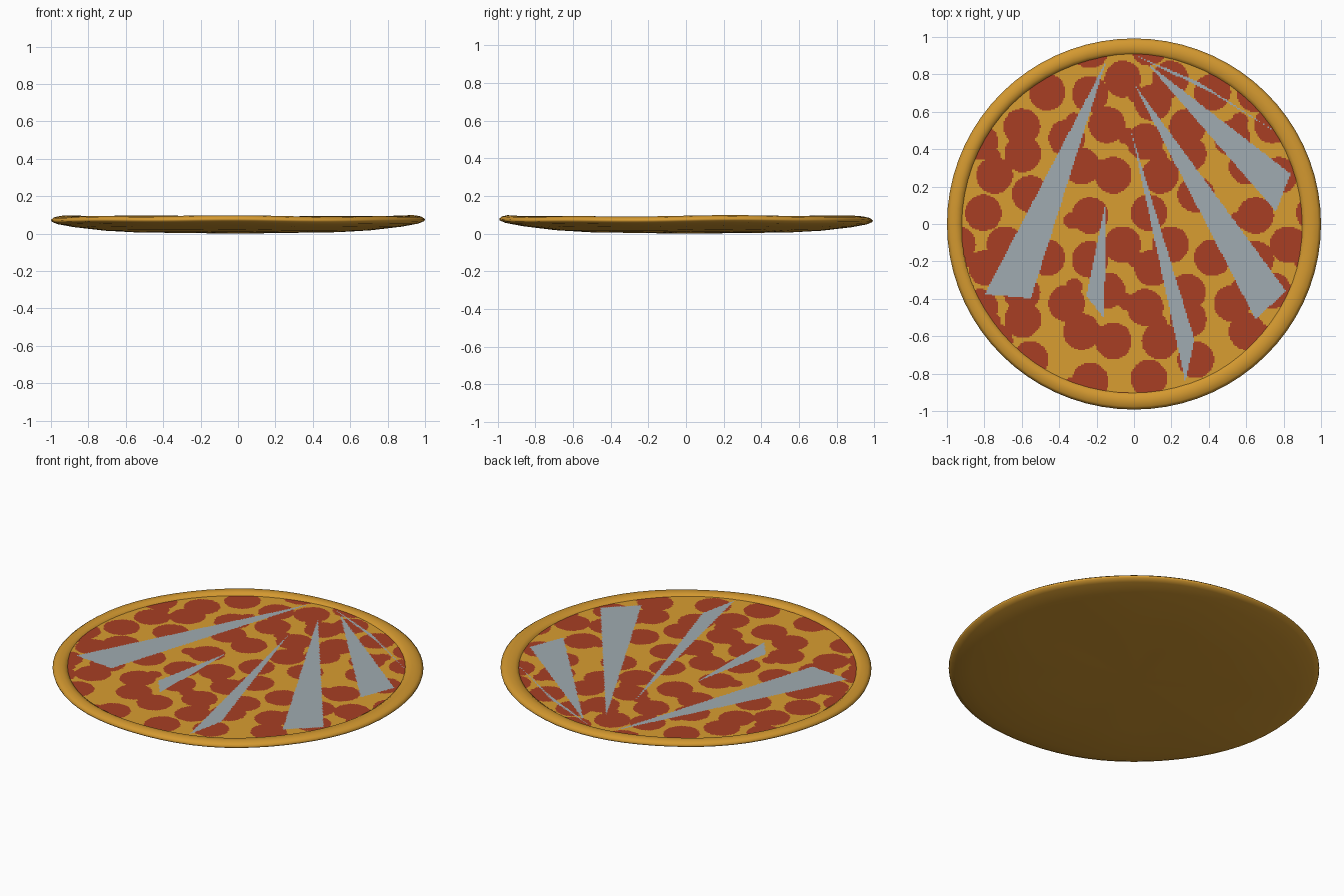
import bpy, bmesh, math

if "Cube" in bpy.data.objects:
    bpy.data.objects.remove(bpy.data.objects["Cube"])


def material(name, rgb):
    m = bpy.data.materials.new(name)
    lin = [((c / 255 + 0.055) / 1.055) ** 2.4 for c in rgb]
    m.diffuse_color = (*lin, 1)
    m.use_nodes = True
    m.node_tree.nodes["Principled BSDF"].inputs["Base Color"].default_value = m.diffuse_color
    return m


crust_mat = material("baked crust", (212, 153, 48))
cheese_mat = material("cheese", (217, 157, 49))
pepperoni_mat = material("pepperoni red", (168, 62, 36))
grey_mat = material("base grey", (160, 171, 177))


def make_object(name, bm, mats):
    me = bpy.data.meshes.new(name)
    bm.to_mesh(me)
    bm.free()
    ob = bpy.data.objects.new(name, me)
    bpy.context.collection.objects.link(ob)
    for m in mats:
        me.materials.append(m)
    return ob


# crust: a lathed profile with a slightly uneven, hand-made rim
profile = [(0.3, 0.009), (0.55, 0.013), (0.72, 0.023), (0.88, 0.042), (0.965, 0.058),
           (0.993, 0.07), (0.996, 0.08), (0.98, 0.092), (0.952, 0.098), (0.925, 0.095),
           (0.908, 0.084), (0.902, 0.07)]
N = 72
bm = bmesh.new()
rings = []
for k, (r, z) in enumerate(profile):
    shift = -0.01 if k > 8 else 0  # the opening sits slightly left
    ring = []
    for i in range(N):
        a = 2 * math.pi * i / N
        rr = r + r ** 4 * 0.004 * math.cos(2 * a)
        zz = z + r * 0.003 * math.sin(3 * a + 0.6) + r * 0.002 * math.sin(7 * a)
        ring.append(bm.verts.new((rr * math.cos(a) + shift, rr * math.sin(a), zz)))
    rings.append(ring)
for lo, hi in zip(rings, rings[1:]):
    for i in range(N):
        j = (i + 1) % N
        bm.faces.new((lo[i], lo[j], hi[j], hi[i]))
centre = bm.verts.new((0, 0, 0.004))
for i in range(N):
    bm.faces.new((centre, rings[0][(i + 1) % N], rings[0][i]))
low = min(v.co.z for v in bm.verts)
for v in bm.verts:
    v.co.z -= low
for f in bm.faces:
    f.smooth = True
make_object("crust", bm, [crust_mat])

# grey base disc just under the topping
bm = bmesh.new()
bmesh.ops.create_circle(bm, cap_ends=True, segments=48, radius=0.9)
for v in bm.verts:
    v.co.z = 0.076
make_object("base_disc", bm, [grey_mat])

# topping: fine sheet, pepperoni slices follow a repeating pattern
P = 0.885
R = 0.098
slices = [(-0.6, 0.52), (-0.595, 0.375), (-0.36, 0.46), (-0.145, 0.53), (0.06, 0.44),
          (-0.28, 0.31), (-0.11, 0.26), (0.14, 0.26), (-0.555, 0.16), (0.08, 0.06),
          (-0.235, 0.045), (0.195, -0.11), (-0.06, -0.11), (-0.465, -0.18),
          (-0.235, -0.19), (0.1, -0.235)]
# small bits that join neighbouring slices
bits = [(-0.33, 0.02), (-0.19, 0.3), (-0.04, 0.47), (-0.32, 0.55), (0.13, 0.36),
        (0.01, -0.19)]
spots = [(x, y, R) for x, y in slices] + [(x, y, 0.045) for x, y in bits]


def is_pepperoni(x, y):
    for sx, sy, r in spots:
        dx = (x - sx + P / 2) % P - P / 2
        dy = (y - sy + P / 2) % P - P / 2
        if dx * dx + dy * dy < r * r:
            return True
    return False


# grey wedges where the base shows through, in a frame turned 35 degrees
TURN = math.radians(35)
wedges = [((0.43, 0.62), (0.24, -0.79), (0.46, -0.76)),
          ((0.55, 0.67), (0.66, -0.38), (0.84, -0.26)),
          ((0.27, 0.41), (-0.26, -0.85), (-0.09, -0.69)),
          ((-0.05, 0.19), (-0.43, -0.17), (-0.42, -0.32)),
          ((0.38, 0.8), (-0.87, 0.15), (-0.68, -0.01)),
          ((0.52, 0.74), (0.72, 0.42), (0.75, 0.32)),
          ((0.92, -0.07), (0.72, 0.42), (0.75, 0.32))]


def is_bare(x, y):
    u = x * math.cos(TURN) + y * math.sin(TURN)
    v = y * math.cos(TURN) - x * math.sin(TURN)
    for tri in wedges:
        side = [(b[0] - a[0]) * (v - a[1]) - (b[1] - a[1]) * (u - a[0])
                for a, b in zip(tri, tri[1:] + tri[:1])]
        if min(side) >= 0 or max(side) <= 0:
            return True
    return False


bm = bmesh.new()
bmesh.ops.create_grid(bm, x_segments=240, y_segments=240, size=0.92)
bmesh.ops.delete(bm, geom=[v for v in bm.verts if math.hypot(v.co.x + 0.01, v.co.y) > 0.92],
                 context='VERTS')
for f in bm.faces:
    c = f.calc_center_median()
    if is_bare(c.x, c.y):
        f.material_index = 2
    elif is_pepperoni(c.x, c.y):
        f.material_index = 1
for v in bm.verts:
    v.co.z = 0.079
make_object("topping", bm, [cheese_mat, pepperoni_mat, grey_mat])
